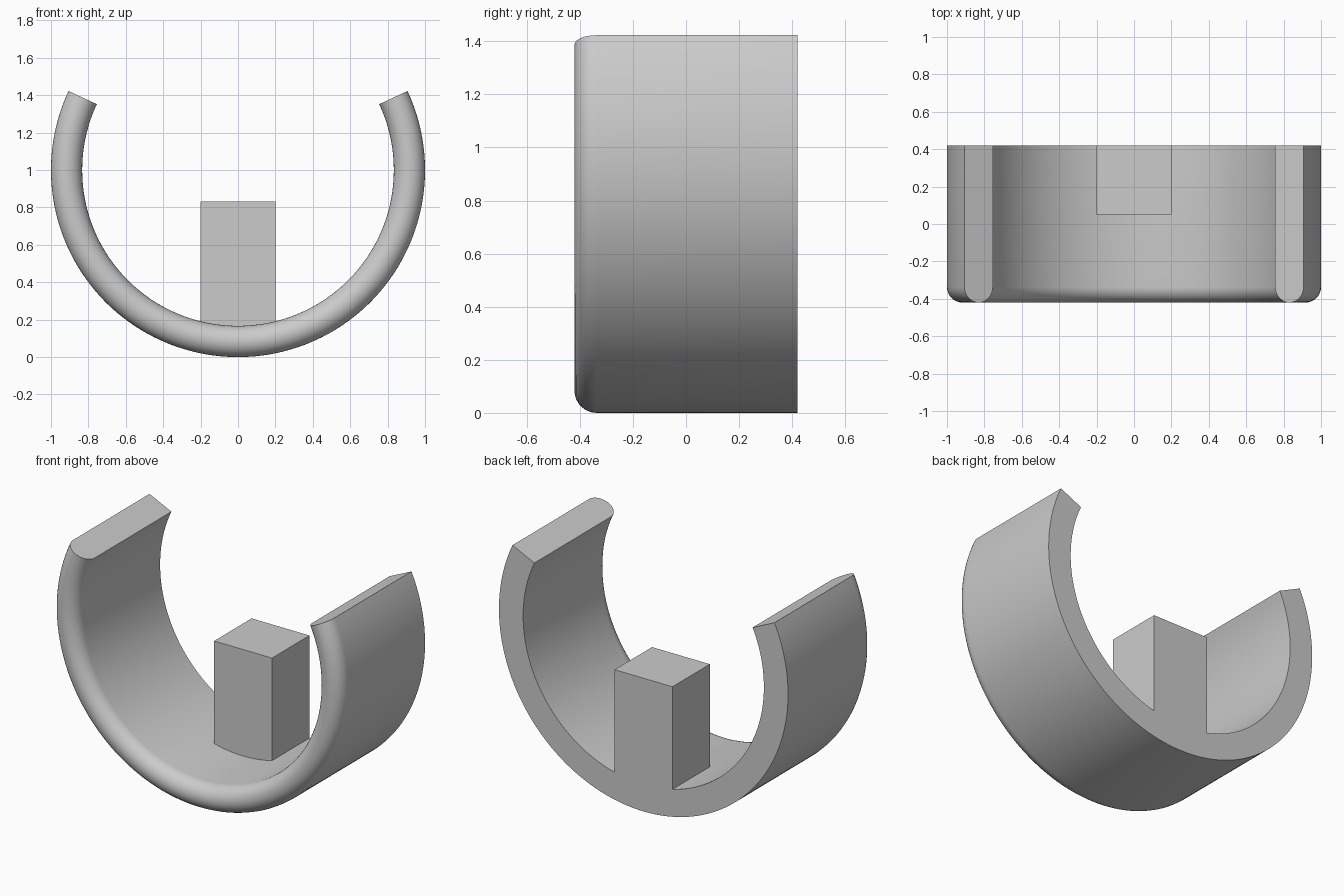
import bpy, bmesh, math
from mathutils import Vector

cube = bpy.data.objects.get("Cube")
if cube:
    bpy.data.objects.remove(cube)

OUTER, INNER, HALF = 1.0, 0.833, 0.42
MID, ROUND = (OUTER + INNER) / 2, (OUTER - INNER) / 2
OPEN = math.radians(25)

grey = bpy.data.materials.new("plain grey")
grey.use_nodes = True
colour = (0.6, 0.6, 0.6, 1)
grey.diffuse_color = colour
grey.node_tree.nodes["Principled BSDF"].inputs["Base Color"].default_value = colour


def on_arc(radius, angle, y):
    return Vector((radius * math.cos(angle), y, 1 + radius * math.sin(angle)))


def finish(name, bm):
    bmesh.ops.recalc_face_normals(bm, faces=bm.faces)
    mesh = bpy.data.meshes.new(name)
    bm.to_mesh(mesh)
    bm.free()
    obj = bpy.data.objects.new(name, mesh)
    bpy.context.collection.objects.link(obj)
    mesh.materials.append(grey)
    bpy.ops.object.select_all(action="DESELECT")
    obj.select_set(True)
    bpy.context.view_layer.objects.active = obj
    bpy.ops.object.shade_smooth_by_angle(angle=math.radians(30))


# Open ring: a band section with a fully rounded front, swept along an arc
section = [(INNER, HALF), (OUTER, HALF)]
for i in range(17):
    a = math.pi * i / 16
    section.append((MID + ROUND * math.cos(a), -HALF + ROUND - ROUND * math.sin(a)))

bm = bmesh.new()
steps = 120
start, sweep = -math.pi - OPEN, math.pi + 2 * OPEN
rings = [[bm.verts.new(on_arc(r, start + sweep * s / steps, y)) for r, y in section]
         for s in range(steps + 1)]
for a, b in zip(rings, rings[1:]):
    for i in range(len(section)):
        j = (i + 1) % len(section)
        bm.faces.new((a[i], a[j], b[j], b[i]))
bm.faces.new(rings[0])
bm.faces.new(rings[-1])
finish("open_ring", bm)

# Upright block at the back, its foot following the inside of the ring
bm = bmesh.new()
half_width, top, front = 0.2, 0.833, 0.05
spread = math.asin(half_width / INNER)
profile = [Vector((half_width, front, top)), Vector((-half_width, front, top))]
profile += [on_arc(INNER + 0.001, -math.pi / 2 + spread * (i / 8 - 1), front) for i in range(17)]
face = bm.faces.new([bm.verts.new(p) for p in profile])
extruded = bmesh.ops.extrude_face_region(bm, geom=[face], use_keep_orig=True)["geom"]
moved = [v for v in extruded if isinstance(v, bmesh.types.BMVert)]
bmesh.ops.translate(bm, verts=moved, vec=(0, HALF - front, 0))
finish("upright_block", bm)
